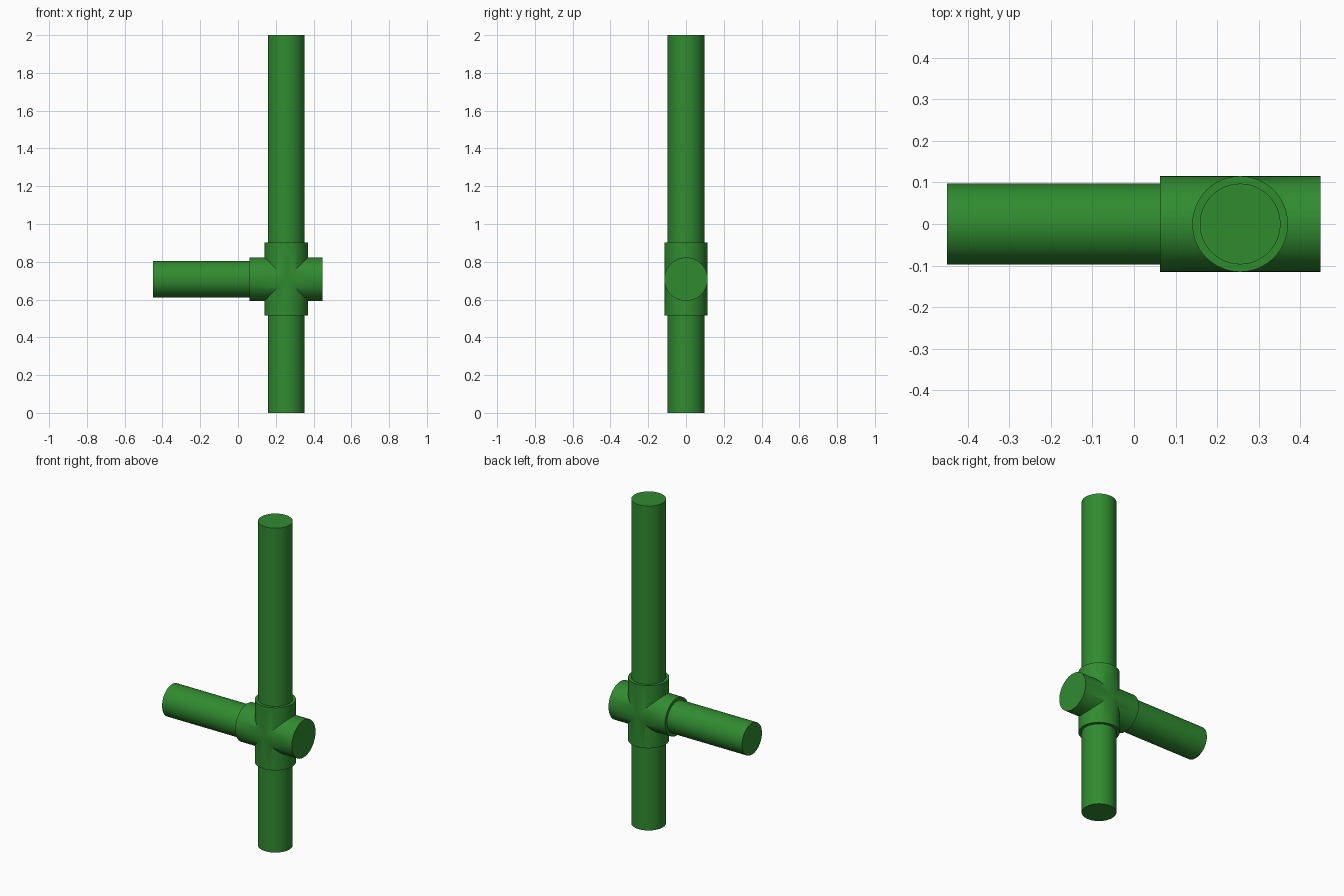
import bpy, bmesh, math
from mathutils import Matrix, Vector

if "Cube" in bpy.data.objects:
    bpy.data.objects.remove(bpy.data.objects["Cube"])

CX, CZ = 0.255, 0.708      # centre of the cross fitting
R_PIPE, R_FIT, ARM = 0.097, 0.115, 0.193
SEG = 64

green = bpy.data.materials.new("green_plastic")
green.diffuse_color = (0.03, 0.26, 0.03, 1)
green.use_nodes = True
green.node_tree.nodes["Principled BSDF"].inputs["Base Color"].default_value = green.diffuse_color


def finish(obj):
    obj.data.materials.append(green)
    bpy.ops.object.select_all(action='DESELECT')
    bpy.context.view_layer.objects.active = obj
    obj.select_set(True)
    bpy.ops.object.shade_smooth_by_angle(angle=math.radians(30))


def pipe(name, start, end):
    a, b = Vector(start), Vector(end)
    d = b - a
    bpy.ops.mesh.primitive_cylinder_add(
        vertices=SEG, radius=R_PIPE, depth=d.length, location=(a + b) / 2,
        rotation=d.to_track_quat('Z', 'Y').to_euler())
    obj = bpy.context.object
    obj.name = name
    finish(obj)


# Cross fitting: four capped arms mitred together where they meet
bm = bmesh.new()
for k in range(4):
    rot = Matrix.Rotation(k * math.pi / 2, 3, 'Y')
    inner, outer = [], []
    for i in range(SEG):
        t = 2 * math.pi * i / SEG
        y, z = R_FIT * math.cos(t), R_FIT * math.sin(t)
        inner.append(bm.verts.new(rot @ Vector((abs(z), y, z))))
        outer.append(bm.verts.new(rot @ Vector((ARM, y, z))))
    for i in range(SEG):
        j = (i + 1) % SEG
        bm.faces.new((inner[i], outer[i], outer[j], inner[j]))
    bm.faces.new(outer)
bmesh.ops.remove_doubles(bm, verts=bm.verts, dist=1e-5)
bmesh.ops.recalc_face_normals(bm, faces=bm.faces)
mesh = bpy.data.meshes.new("cross_fitting")
bm.to_mesh(mesh)
bm.free()
fitting = bpy.data.objects.new("cross_fitting", mesh)
fitting.location = (CX, 0, CZ)
bpy.context.collection.objects.link(fitting)
finish(fitting)

# Pipes seated slightly inside the fitting
SEAT = ARM - 0.02
pipe("lower_pipe", (CX, 0, 0), (CX, 0, CZ - SEAT))
pipe("upper_pipe", (CX, 0, CZ + SEAT), (CX, 0, 2))
pipe("branch_pipe", (-0.45, 0, CZ), (CX - SEAT, 0, CZ))
